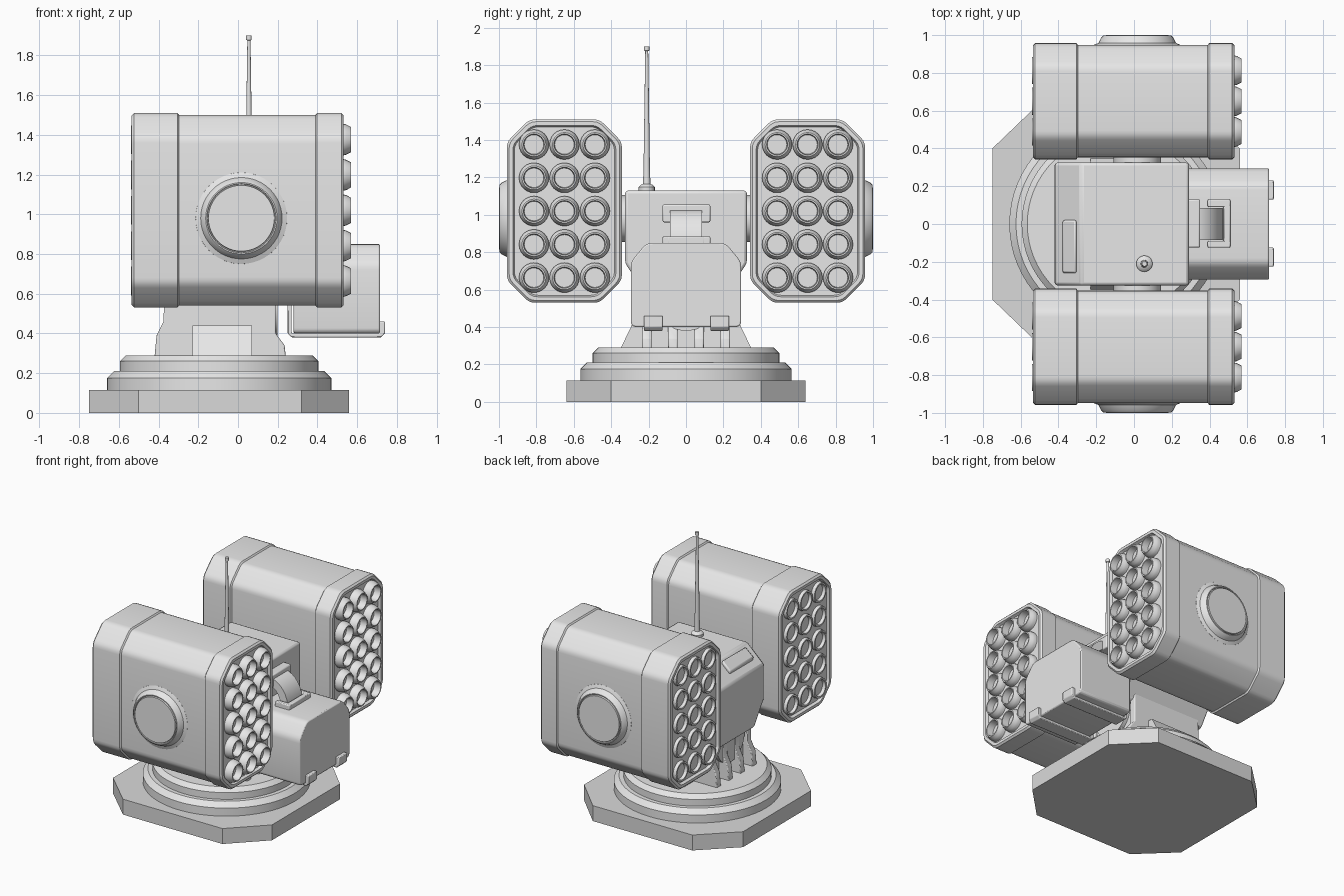
import bpy, bmesh, math
from mathutils import Vector

if "Cube" in bpy.data.objects:
    bpy.data.objects.remove(bpy.data.objects["Cube"], do_unlink=True)


def material(name, value):
    m = bpy.data.materials.new(name)
    m.use_nodes = True
    color = (value, value, value, 1)
    m.diffuse_color = color
    m.node_tree.nodes["Principled BSDF"].inputs["Base Color"].default_value = color
    return m


GREY = material("light grey", 0.8)
BASE = material("base grey", 0.7)
parts = []


def place(axis, h, u, v):
    """Point with height h along axis; u, v are the other two axes in order."""
    return {"X": (h, u, v), "Y": (u, h, v), "Z": (u, v, h)}[axis]


def finish(name, bm, mat=GREY, bevel=0):
    bmesh.ops.recalc_face_normals(bm, faces=bm.faces)
    me = bpy.data.meshes.new(name)
    bm.to_mesh(me)
    bm.free()
    ob = bpy.data.objects.new(name, me)
    bpy.context.collection.objects.link(ob)
    me.materials.append(mat)
    if bevel:
        mod = ob.modifiers.new("Bevel", "BEVEL")
        mod.width, mod.segments = bevel, 2
        mod.limit_method, mod.angle_limit = "ANGLE", math.radians(30)
    parts.append(ob)
    return ob


def loft(bm, rings):
    """Skin closed rings of points and cap both ends."""
    loops = [[bm.verts.new(p) for p in ring] for ring in rings]
    n = len(loops[0])
    for a, b in zip(loops, loops[1:]):
        for i in range(n):
            bm.faces.new((a[i], a[(i + 1) % n], b[(i + 1) % n], b[i]))
    bm.faces.new(loops[0])
    bm.faces.new(loops[-1])


def prism(name, axis, a, b, outline, mat=GREY, bevel=0):
    bm = bmesh.new()
    loft(bm, [[place(axis, h, u, v) for u, v in outline] for h in (a, b)])
    return finish(name, bm, mat, bevel)


def box(name, x, y, z, bevel=0):
    outline = [(x[0], y[0]), (x[1], y[0]), (x[1], y[1]), (x[0], y[1])]
    return prism(name, "Z", z[0], z[1], outline, GREY, bevel)


def turned(bm, axis, cu, cv, profile, segs):
    rings = []
    for r, h in profile:
        angles = [2 * math.pi * i / segs for i in range(segs)]
        rings.append([place(axis, h, cu + r * math.cos(t), cv + r * math.sin(t))
                      for t in angles])
    loft(bm, rings)


def lathe(name, axis, cu, cv, profile, segs=48):
    bm = bmesh.new()
    turned(bm, axis, cu, cv, profile, segs)
    return finish(name, bm)


def octagon(hw, hh, c):
    return [(hw, hh - c), (hw - c, hh), (c - hw, hh), (-hw, hh - c),
            (-hw, c - hh), (c - hw, -hh), (hw - c, -hh), (hw, c - hh)]


def rounded(points, r):
    """Soften every corner of an outline with a short curve."""
    out = []
    pts = [Vector(p) for p in points]
    for i, p in enumerate(pts):
        a = p + (pts[i - 1] - p).normalized() * r
        b = p + (pts[(i + 1) % len(pts)] - p).normalized() * r
        for t in (0, 0.33, 0.67, 1):
            out.append(a * (1 - t) ** 2 + p * 2 * t * (1 - t) + b * t * t)
    return out


# Ground plate and stepped turntable
prism("ground_plate", "Z", 0, 0.115,
      [(-0.75, -0.4), (-0.5, -0.64), (0.32, -0.64), (0.56, -0.4),
       (0.56, 0.4), (0.32, 0.64), (-0.5, 0.64), (-0.75, 0.4)], BASE)
lathe("turntable", "Z", -0.095, 0,
      [(0.565, 0.11), (0.565, 0.175), (0.53, 0.21), (0.5, 0.21),
       (0.5, 0.26), (0.47, 0.29)], 64)

# Pedestal with side wedges and ribs
box("pedestal", (-0.34, 0.17), (-0.22, 0.22), (0.28, 0.62), 0.01)
lathe("pivot_barrel", "X", 0, 0.54, [(0.16, -0.37), (0.16, 0.2)])
prism("side_wedges", "X", -0.23, 0.07,
      [(-0.35, 0.285), (0.35, 0.285), (0.29, 0.41), (0.27, 0.44),
       (-0.27, 0.44), (-0.29, 0.41)])
for y in (-0.21, -0.07, 0.07, 0.21):
    prism("pedestal_rib", "Y", y - 0.025, y + 0.025,
          [(-0.42, 0.285), (-0.41, 0.39), (-0.375, 0.46), (-0.37, 0.64),
           (0.19, 0.64), (0.19, 0.4), (0.235, 0.34), (0.24, 0.285)], bevel=0.006)

# Central housing with a sloped rear top edge
bm = bmesh.new()
section = [(0.325, 1.13), (-0.325, 1.13), (-0.325, 0.74), (-0.21, 0.57),
           (0.21, 0.57), (0.325, 0.74)]
loft(bm, [[(x, y, z) for y, z in section] for x in (-0.42, 0.29)])
bmesh.ops.bisect_plane(bm, geom=bm.verts[:] + bm.edges[:] + bm.faces[:],
                       plane_co=(-0.28, 0, 1.13), plane_no=(-0.13, 0, 0.14),
                       clear_outer=True)
bmesh.ops.holes_fill(bm, edges=[e for e in bm.edges if e.is_boundary])
finish("housing", bm, bevel=0.015)
prism("housing_handle", "Y", -0.26, 0.02,
      [(-0.37, 1.03), (-0.3, 1.095), (-0.31, 1.125), (-0.38, 1.065)], bevel=0.01)

# Antenna
lathe("antenna", "Z", 0.055, -0.21,
      [(0.043, 1.12), (0.043, 1.148), (0.032, 1.16), (0.02, 1.165),
       (0.017, 1.25), (0.008, 1.875), (0.014, 1.878), (0.014, 1.9)], 20)

# Sensor case with its carrying straps
prism("sensor_case", "X", 0.28, 0.715,
      rounded([(-0.295, 0.4), (0.295, 0.4), (0.295, 0.75), (0.21, 0.85),
               (-0.21, 0.85), (-0.295, 0.75)], 0.03), bevel=0.015)
for y in (-0.175, 0.18):
    prism("case_strap", "Y", y - 0.05, y + 0.05,
          [(0.25, 0.58), (0.25, 0.4), (0.27, 0.38), (0.72, 0.38), (0.74, 0.4),
           (0.74, 0.46), (0.71, 0.46), (0.71, 0.4), (0.27, 0.4), (0.27, 0.58)],
          bevel=0.005)

# Cable duct curving from the housing to the case
box("duct_bracket", (0.28, 0.35), (-0.125, 0.13), (0.96, 1.055), 0.008)
arc = [math.radians(90 - 10 * i) for i in range(10)]
prism("cable_duct", "Y", -0.085, 0.085,
      [(0.31 + 0.16 * math.cos(t), 0.84 + 0.19 * math.sin(t)) for t in arc] +
      [(0.31 + 0.1 * math.cos(t), 0.84 + 0.13 * math.sin(t)) for t in reversed(arc)])
for y0, y1 in ((-0.125, -0.09), (0.09, 0.13)):
    box("duct_frame_side", (0.39, 0.51), (y0, y1), (0.84, 0.885), 0.006)
box("duct_frame_end", (0.475, 0.51), (-0.1, 0.1), (0.84, 0.885), 0.006)

# Launcher pods: (x, inset) stations give lips, bands and recessed ends
stations = [(-0.515, 0.04), (-0.535, 0.032), (-0.535, 0.012), (-0.523, 0),
            (-0.305, 0), (-0.297, 0.01), (0.39, 0.01), (0.398, 0),
            (0.52, 0), (0.532, 0.012), (0.532, 0.032), (0.512, 0.04)]
front_tube = [(0.08, 0.505), (0.08, 0.53), (0.076, 0.545), (0.064, 0.568),
              (0.056, 0.568), (0.052, 0.516), (0.001, 0.516)]
rear_tube = [(0.075, -0.51), (0.072, -0.539), (0.06, -0.539),
             (0.054, -0.518), (0.001, -0.518)]
for side, label in ((-1, "front"), (1, "back")):
    cy, cz = side * 0.65, 1.02
    bm = bmesh.new()
    loft(bm, [[(x, cy + u, cz + v) for u, v in
               rounded(octagon(0.3075 - d, 0.49 - d, 0.12 - 0.586 * d), 0.03)]
              for x, d in stations])
    finish(label + "_pod", bm)

    # Tube mouths in three columns and five rows at both ends
    bm = bmesh.new()
    for col in range(-1, 2):
        for row in range(-2, 3):
            for profile in (front_tube, rear_tube):
                turned(bm, "X", cy + col * 0.163, cz + row * 0.178, profile, 24)
    finish(label + "_pod_tubes", bm)

    # Outer hub cap and inner axle
    hub = [(0.235, 0.94), (0.23, 0.948), (0.205, 0.958), (0.192, 0.985),
           (0.18, 0.997), (0.174, 0.997), (0.172, 0.988), (0.168, 0.988),
           (0.166, 1.0)]
    lathe(label + "_hub", "Y", 0.017, 0.98, [(r, side * h) for r, h in hub])
    lathe(label + "_axle", "Y", 0.017, 0.98,
          [(0.125, side * 0.3), (0.125, side * 0.37)])

# Smooth curved surfaces, keep hard edges
bpy.ops.object.select_all(action="DESELECT")
for ob in parts:
    ob.select_set(True)
bpy.context.view_layer.objects.active = parts[0]
bpy.ops.object.shade_smooth_by_angle(angle=math.radians(32))
